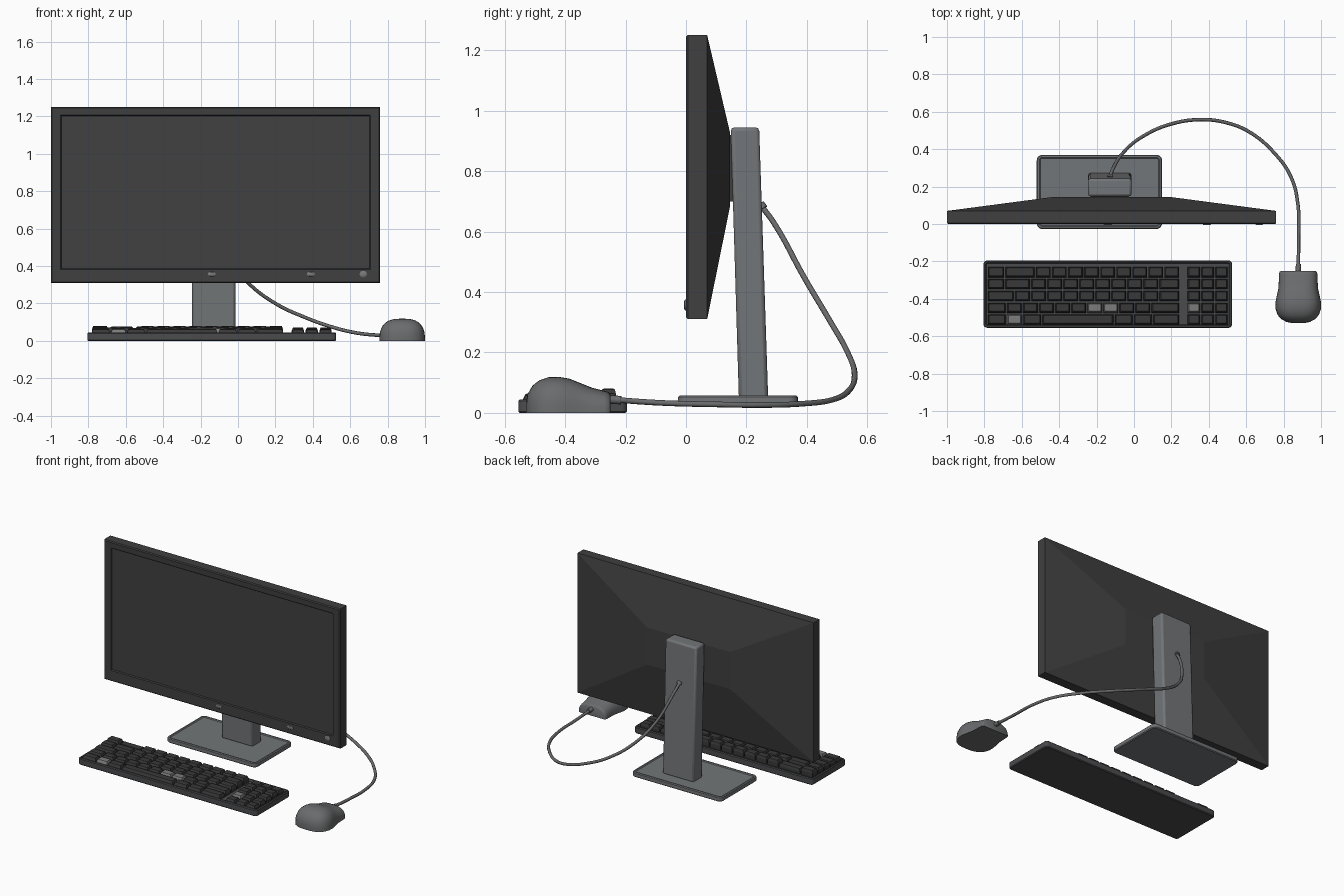
import bpy, bmesh, math, random
from mathutils import Vector

if "Cube" in bpy.data.objects:
    bpy.data.objects.remove(bpy.data.objects["Cube"])

random.seed(4)


def mat(name, r, g, b):
    m = bpy.data.materials.new(name)
    m.diffuse_color = (r, g, b, 1)
    m.use_nodes = True
    m.node_tree.nodes["Principled BSDF"].inputs["Base Color"].default_value = m.diffuse_color
    return m


CASE = mat("monitor black", 0.05, 0.05, 0.05)
SCREEN = mat("screen charcoal", 0.052, 0.052, 0.052)
STAND = mat("stand grey", 0.17, 0.18, 0.188)
MOUSE = mat("mouse grey", 0.145, 0.148, 0.152)
BOARD = mat("keyboard charcoal", 0.07, 0.071, 0.075)
KEY = mat("key black", 0.04, 0.04, 0.041)
PALE = mat("light grey", 0.2, 0.2, 0.2)


def finish(bm, name, *mats, smooth=None, bevel=0, segments=2):
    bmesh.ops.recalc_face_normals(bm, faces=bm.faces)
    me = bpy.data.meshes.new(name)
    bm.to_mesh(me)
    bm.free()
    ob = bpy.data.objects.new(name, me)
    bpy.context.collection.objects.link(ob)
    for m in mats:
        me.materials.append(m)
    if bevel:
        b = ob.modifiers.new("Bevel", 'BEVEL')
        b.width, b.segments = bevel, segments
        b.limit_method, b.angle_limit = 'ANGLE', math.radians(40)
    if smooth:
        bpy.ops.object.select_all(action='DESELECT')
        ob.select_set(True)
        bpy.context.view_layer.objects.active = ob
        bpy.ops.object.shade_smooth_by_angle(angle=math.radians(smooth))
    return ob


def loft(bm, rings):
    """Skin closed rings of equal point count and cap both ends; returns the caps."""
    vs = [[bm.verts.new(p) for p in r] for r in rings]
    n = len(vs[0])
    for a, b in zip(vs, vs[1:]):
        for i in range(n):
            j = (i + 1) % n
            bm.faces.new((a[i], a[j], b[j], b[i]))
    return bm.faces.new(vs[0]), bm.faces.new(vs[-1])


def rect_z(x0, x1, y0, y1, z):
    return [(x0, y0, z), (x1, y0, z), (x1, y1, z), (x0, y1, z)]


def rect_y(x0, x1, z0, z1, y):
    return [(x0, y, z0), (x1, y, z0), (x1, y, z1), (x0, y, z1)]


def round_rect(x0, x1, y0, y1, z, r, inset=0, steps=5):
    x0, x1, y0, y1 = x0 + inset, x1 - inset, y0 + inset, y1 - inset
    r = max(r - inset, 0.004)
    pts = []
    for cx, cy, start in ((x1 - r, y1 - r, 0), (x0 + r, y1 - r, 90),
                          (x0 + r, y0 + r, 180), (x1 - r, y0 + r, 270)):
        for k in range(steps + 1):
            a = math.radians(start + 90 * k / steps)
            pts.append((cx + r * math.cos(a), cy + r * math.sin(a), z))
    return pts


def tray(name, x0, x1, y0, y1, z0, z1, r, rim, depth, m):
    """Rounded slab with a slightly sunken top."""
    bm = bmesh.new()
    e = 0.005
    loft(bm, [round_rect(x0, x1, y0, y1, z, r, i) for z, i in (
        (z0, e), (z0 + e, 0), (z1 - e, 0), (z1, e), (z1, rim), (z1 - depth, rim + e))])
    return finish(bm, name, m, smooth=35)


# Monitor: recessed screen, bezel and tapered back in one shell
bm = bmesh.new()
front, _ = loft(bm, [
    rect_y(-0.943, 0.703, 0.387, 1.203, 0.008),
    rect_y(-0.948, 0.708, 0.382, 1.208, 0.001),
    rect_y(-0.994, 0.754, 0.316, 1.244, 0.0),
    rect_y(-1.0, 0.76, 0.31, 1.25, 0.006),
    rect_y(-1.0, 0.76, 0.31, 1.25, 0.07),
    rect_y(-0.43, 0.19, 0.68, 0.93, 0.145)])
front.material_index = 1
finish(bm, "monitor", CASE, SCREEN)

# Bezel buttons
bm = bmesh.new()
for x, w in ((-0.14, 0.022), (0.39, 0.022), (0.67, 0.02)):
    h = 0.018 if x > 0.5 else 0.013
    ring = [(math.cos(t * math.tau / 16), math.sin(t * math.tau / 16)) for t in range(16)]
    loft(bm, [[(x + w * s * c, y, 0.357 + h * s * d) for c, d in ring]
              for y, s in ((0.003, 1), (-0.003, 1), (-0.006, 0.75))])
finish(bm, "bezel_buttons", PALE, smooth=35)

# Mount plate, leaning column and base
bm = bmesh.new()
loft(bm, [rect_y(-0.23, -0.03, 0.70, 0.92, y) for y in (0.14, 0.165)])
finish(bm, "mount_plate", CASE)

bm = bmesh.new()
loft(bm, [rect_z(-0.246, -0.014, 0.175, 0.272, 0.045),
          rect_z(-0.246, -0.014, 0.148, 0.242, 0.945)])
finish(bm, "stand_column", STAND, bevel=0.012, smooth=35)
tray("stand_base", -0.52, 0.15, -0.027, 0.37, 0.025, 0.057, 0.03, 0.014, 0.005, STAND)

# Keyboard tray
tray("keyboard_body", -0.805, 0.525, -0.555, -0.195, 0.0, 0.045, 0.02, 0.012, 0.012, BOARD)

# Keys: rows of unit widths, then a number pad
bm = bmesh.new()


def key(x0, x1, y, top, pale=False):
    g, d = 0.004, 0.027
    before = len(bm.faces)
    loft(bm, [rect_z(x0 + g, x1 - g, y - d, y + d, 0.03),
              rect_z(x0 + g, x1 - g, y - d, y + d, top - 0.018),
              rect_z(x0 + g + .006, x1 - g - .006, y - d + .008, y + d - .005, top - 0.002),
              rect_z(x0 + g + .010, x1 - g - .010, y - d + .012, y + d - .009, top)])
    if pale:
        bm.faces.ensure_lookup_table()
        for f in bm.faces[before:]:
            f.material_index = 1


rows = [[1.1, 1.9] + [1] * 9,
        [1.1, 1.6] + [1] * 8 + [1.3],
        [1.7] + [1] * 9 + [1.3],
        [1.2, 1] + [1] * 8 + [1.8],
        [1.2, 1, 1.2, 4.5, 1.2, 1.2, 1.7]]
pale_keys = {(3, 6), (3, 7), (4, 1)}
for r, widths in enumerate(rows):
    y = -0.258 - r * 0.0635
    top = 0.08 - 0.004 * r
    unit = 1.03 / sum(widths)
    x = -0.785
    for i, w in enumerate(widths):
        low = 0.012 if (r, i) == (0, 1) else 0
        key(x, x + w * unit, y, top - low, (r, i) in pale_keys)
        x += w * unit
    for c in range(3):
        x = 0.283 + c * 0.074
        key(x, x + 0.074, y, top - (0.014 if r == 0 else 0.004), (r, c) == (3, 0))
finish(bm, "keyboard_keys", KEY, PALE)

# Mouse: domed sections lofted from palm end to cable end (y, half width, height)
sections = [(-0.530, 0.030, 0.035), (-0.524, 0.062, 0.062), (-0.508, 0.092, 0.090),
            (-0.485, 0.111, 0.108), (-0.455, 0.121, 0.118), (-0.42, 0.122, 0.119),
            (-0.385, 0.115, 0.113), (-0.35, 0.107, 0.099), (-0.31, 0.104, 0.083),
            (-0.27, 0.103, 0.073), (-0.256, 0.100, 0.069), (-0.25, 0.092, 0.060)]
bm = bmesh.new()
rings = []
for y, w, h in sections:
    ring = []
    for k in range(21):
        a = math.pi * k / 20
        c, s = math.cos(a), math.sin(a)
        ring.append((0.878 + w * math.copysign(abs(c) ** 0.7, c), y, h * s ** 0.75 if s > 1e-6 else 0))
    rings.append(ring)
loft(bm, rings)
finish(bm, "mouse_body", MOUSE, smooth=50)

# Cable from the column to the mouse
path = [(-0.13, 0.245, 0.69), (-0.115, 0.29, 0.63), (-0.05, 0.39, 0.45), (0.05, 0.47, 0.315),
        (0.2, 0.535, 0.20), (0.36, 0.558, 0.125), (0.50, 0.54, 0.075), (0.62, 0.49, 0.045),
        (0.75, 0.38, 0.03), (0.84, 0.25, 0.026), (0.877, 0.10, 0.028), (0.88, -0.08, 0.033),
        (0.878, -0.26, 0.045)]


def tube(name, pts, radius, m):
    cu = bpy.data.curves.new(name, 'CURVE')
    cu.dimensions = '3D'
    cu.bevel_depth, cu.bevel_resolution, cu.resolution_u = radius, 2, 6
    cu.use_fill_caps = True
    sp = cu.splines.new('BEZIER')
    sp.bezier_points.add(len(pts) - 1)
    for b, p in zip(sp.bezier_points, pts):
        b.co = p
        b.handle_left_type = b.handle_right_type = 'AUTO'
    cu.materials.append(m)
    ob = bpy.data.objects.new(name, cu)
    bpy.context.collection.objects.link(ob)


tube("mouse_cable", path, 0.0095, MOUSE)

# Strain reliefs at both cable ends
a, b = Vector(path[0]), Vector(path[1])
tube("column_grommet", [a, a.lerp(b, 0.25)], 0.016, MOUSE)
tube("mouse_strain_relief", [(0.878, -0.26, 0.045), (0.879, -0.215, 0.042)], 0.014, MOUSE)
